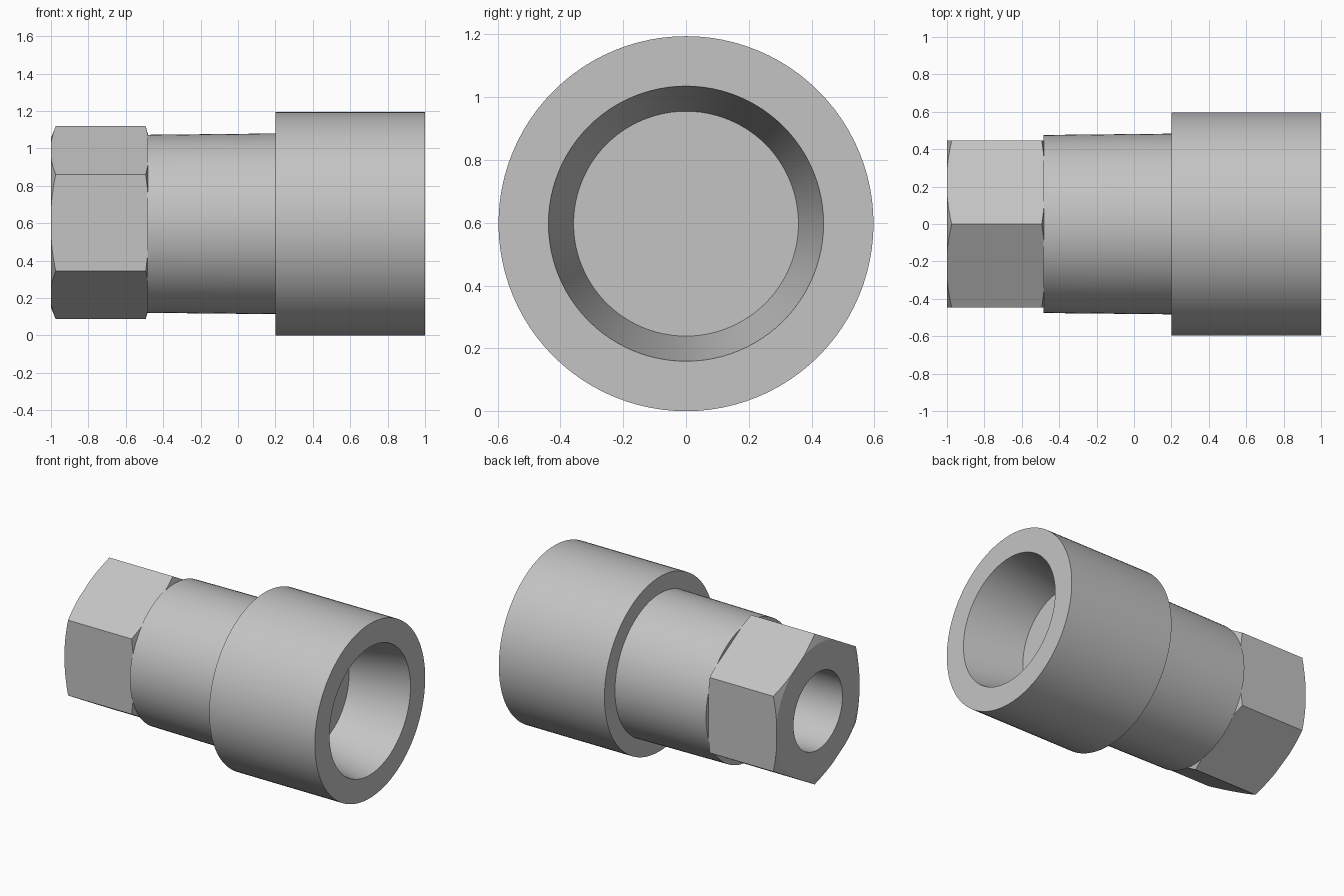
import bpy, bmesh, math
from mathutils import Matrix, Vector

if "Cube" in bpy.data.objects:
    bpy.data.objects.remove(bpy.data.objects["Cube"], do_unlink=True)

AXIS_Z = 0.597      # height of the turning axis
HEX_Z = 0.603       # height of the hex centre
BORE = 0.265        # radius of the small bore
BORE_END = -0.3     # where the small bore stops

metal = bpy.data.materials.new("plain grey metal")
metal.use_nodes = True
grey = (0.55, 0.55, 0.55, 1)
metal.diffuse_color = grey
metal.node_tree.nodes["Principled BSDF"].inputs["Base Color"].default_value = grey


def make_object(name, bm):
    bmesh.ops.recalc_face_normals(bm, faces=bm.faces)
    mesh = bpy.data.meshes.new(name)
    bm.to_mesh(mesh)
    bm.free()
    mesh.materials.append(metal)
    obj = bpy.data.objects.new(name, mesh)
    bpy.context.collection.objects.link(obj)
    return obj


def lathe(name, profile, z, steps=96):
    """Turn a list of (x, radius) points about the x axis at height z."""
    bm = bmesh.new()
    verts = [bm.verts.new((x, 0, z + r)) for x, r in profile]
    edges = [bm.edges.new(pair) for pair in zip(verts, verts[1:])]
    bmesh.ops.spin(bm, geom=verts + edges, cent=Vector((0, 0, z)), axis=(1, 0, 0),
                   angle=math.tau, steps=steps, use_duplicate=False)
    bmesh.ops.remove_doubles(bm, verts=bm.verts, dist=1e-5)
    return make_object(name, bm)


def boolean(obj, cutter, operation):
    mod = obj.modifiers.new("cut", 'BOOLEAN')
    mod.operation, mod.solver, mod.object = operation, 'EXACT', cutter
    bpy.context.view_layer.objects.active = obj
    bpy.ops.object.modifier_apply(modifier=mod.name)
    bpy.data.objects.remove(cutter, do_unlink=True)


def smooth(obj):
    bpy.ops.object.select_all(action='DESELECT')
    obj.select_set(True)
    bpy.context.view_layer.objects.active = obj
    bpy.ops.object.shade_smooth_by_angle(angle=math.radians(15))


# Turned body: slightly tapered neck, wide collar, tapered blind socket
body = lathe("neck_and_collar", [
    (BORE_END, 0), (BORE_END, BORE), (-0.485, BORE), (-0.485, 0.476),
    (0.2, 0.483), (0.2, 0.597), (1, 0.597), (1, 0.438),
    (0.59, 0.358), (0.59, 0)], AXIS_Z)

# Hex end: prism with a corner pointing up
bm = bmesh.new()
bmesh.ops.create_cone(bm, cap_ends=True, segments=6, radius1=0.516, radius2=0.516,
                      depth=0.52)
up = max(bm.verts, key=lambda v: v.co.x).co
bmesh.ops.rotate(bm, verts=bm.verts, matrix=Matrix.Rotation(-math.atan2(up.y, up.x), 3, 'Z'))
bmesh.ops.rotate(bm, verts=bm.verts, matrix=Matrix.Rotation(math.pi / 2, 3, 'Y'))
bmesh.ops.translate(bm, verts=bm.verts, vec=(-0.74, 0, HEX_Z))
hex_end = make_object("hex_end", bm)

# Chamfer the hex corners at both ends, then drill the bore
chamfer = lathe("chamfer_helper", [
    (-1.01, 0), (-1.01, 0.428), (-0.965, 0.54), (-0.5, 0.54), (-0.47, 0.43), (-0.47, 0)], HEX_Z)
boolean(hex_end, chamfer, 'INTERSECT')
drill = lathe("drill_helper", [(-1.1, 0), (-1.1, BORE), (-0.4, BORE), (-0.4, 0)], AXIS_Z)
boolean(hex_end, drill, 'DIFFERENCE')

for part in (body, hex_end):
    smooth(part)
